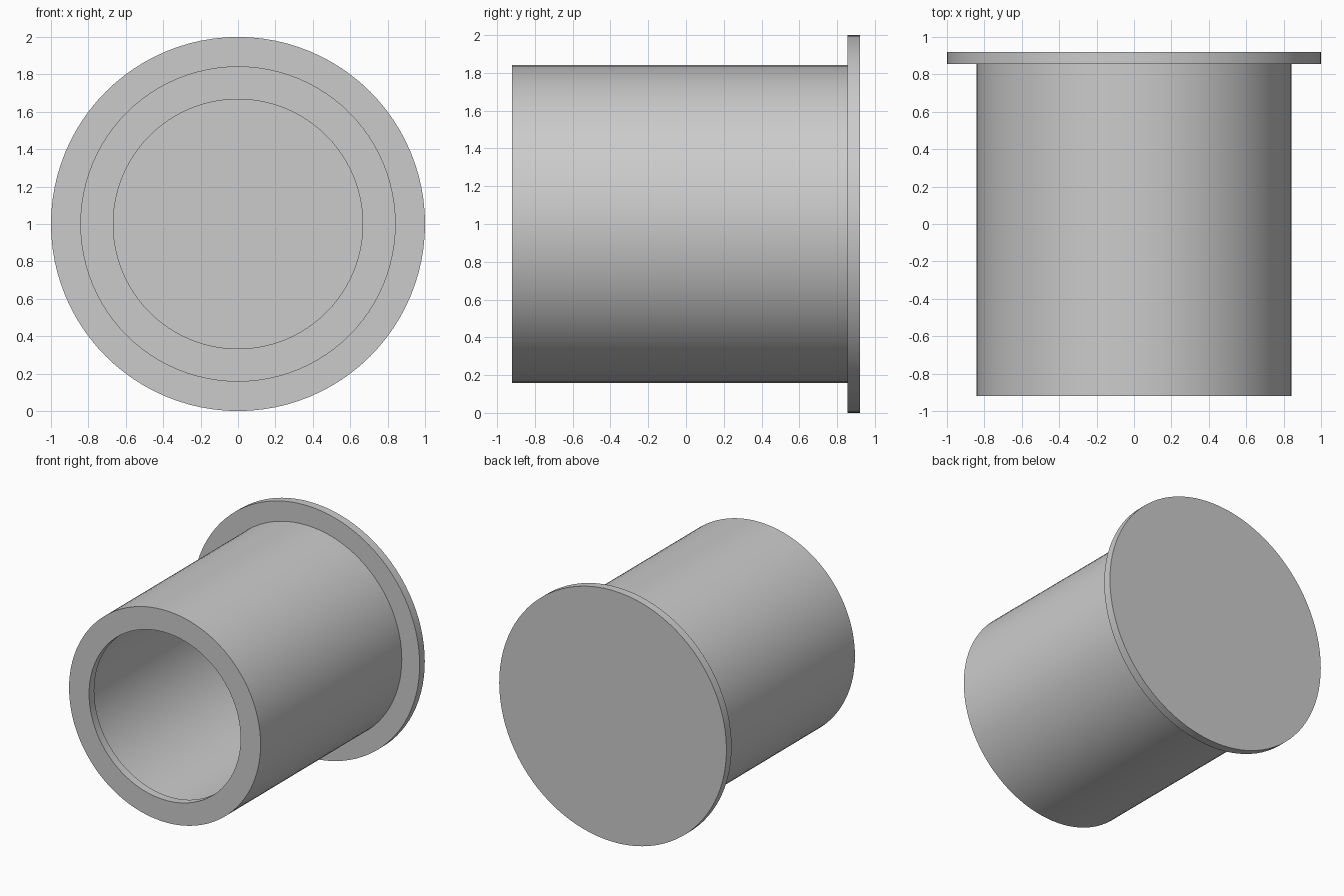
import bpy, bmesh, math
from mathutils import Matrix

cube = bpy.data.objects.get("Cube")
if cube:
    bpy.data.objects.remove(cube, do_unlink=True)

SEGMENTS = 96
WALL = 0.065          # shell, lip and flange thickness
FRONT, BACK = -0.92, 0.92
FLANGE_R, BODY_R, MOUTH_R = 1.0, 0.843, 0.667

grey = bpy.data.materials.new("plain_grey")
grey.use_nodes = True
colour = (0.6, 0.6, 0.6, 1)
grey.diffuse_color = colour
grey.node_tree.nodes["Principled BSDF"].inputs["Base Color"].default_value = colour


def lathe(name, profile):
    """Spin a (radius, y) profile around the y axis."""
    bm = bmesh.new()
    verts = [bm.verts.new((r, y, 0)) for r, y in profile]
    edges = [bm.edges.new(pair) for pair in zip(verts, verts[1:])]
    bmesh.ops.spin(bm, geom=verts + edges, cent=(0, 0, 0), axis=(0, 1, 0),
                   angle=math.tau, steps=SEGMENTS)
    bmesh.ops.remove_doubles(bm, verts=bm.verts, dist=1e-4)
    bmesh.ops.recalc_face_normals(bm, faces=bm.faces)
    bmesh.ops.transform(bm, matrix=Matrix.Translation((0, 0, 1)), verts=bm.verts)
    mesh = bpy.data.meshes.new(name)
    bm.to_mesh(mesh)
    bm.free()
    mesh.materials.append(grey)
    obj = bpy.data.objects.new(name, mesh)
    bpy.context.collection.objects.link(obj)
    bpy.ops.object.select_all(action="DESELECT")
    obj.select_set(True)
    bpy.context.view_layer.objects.active = obj
    bpy.ops.object.shade_smooth_by_angle(angle=math.radians(30))
    return obj


# Hollow cup: back disc, flange, barrel, inward front lip and inner cavity
lathe("flanged_cup", [
    (0, BACK), (FLANGE_R, BACK), (FLANGE_R, BACK - WALL),
    (BODY_R, BACK - WALL), (BODY_R, FRONT),
    (MOUTH_R, FRONT), (MOUTH_R, FRONT + WALL),
    (BODY_R - WALL, FRONT + WALL), (BODY_R - WALL, BACK - WALL),
    (0, BACK - WALL),
])
